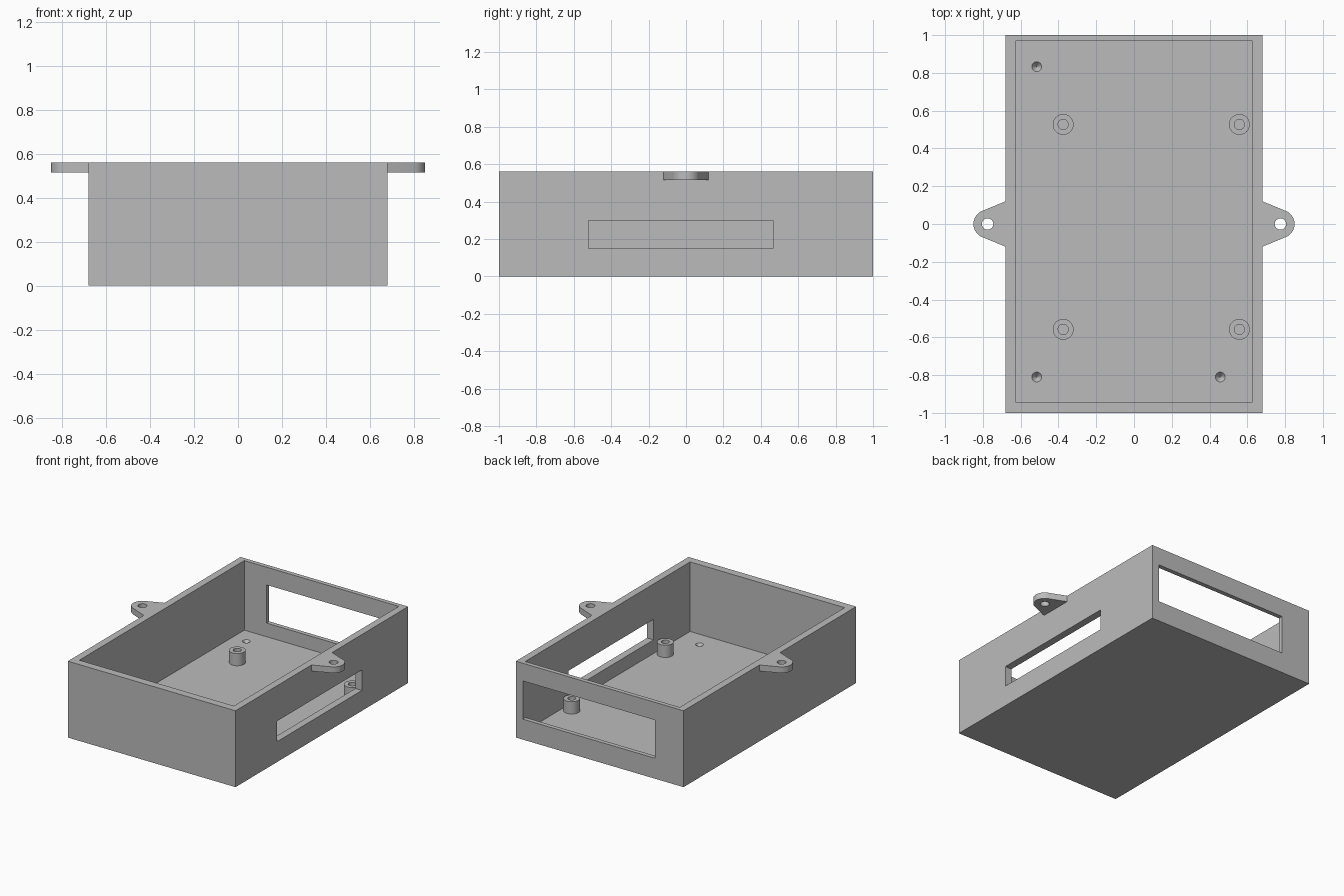
import bpy
import bmesh
from math import cos, sin, radians, tau
from mathutils import Matrix, Vector

if "Cube" in bpy.data.objects:
    bpy.data.objects.remove(bpy.data.objects["Cube"], do_unlink=True)

WIDTH, DEPTH, HEIGHT, FLOOR = 0.68, 1.0, 0.56, 0.05

grey = bpy.data.materials.new("grey_plastic")
grey.use_nodes = True
grey.diffuse_color = (0.5, 0.5, 0.5, 1)
grey.node_tree.nodes["Principled BSDF"].inputs["Base Color"].default_value = (0.5, 0.5, 0.5, 1)


def make_object(name, bm):
    bmesh.ops.recalc_face_normals(bm, faces=bm.faces)
    mesh = bpy.data.meshes.new(name)
    bm.to_mesh(mesh)
    bm.free()
    obj = bpy.data.objects.new(name, mesh)
    obj.data.materials.append(grey)
    bpy.context.collection.objects.link(obj)
    return obj


def box(name, low, high):
    low, high = Vector(low), Vector(high)
    bm = bmesh.new()
    place = Matrix.Translation((low + high) / 2) @ Matrix.Diagonal((*(high - low), 1))
    bmesh.ops.create_cube(bm, size=1, matrix=place)
    return make_object(name, bm)


def cone(name, x, y, bottom, top, r_bottom, r_top):
    bm = bmesh.new()
    bmesh.ops.create_cone(bm, cap_ends=True, segments=32, radius1=r_bottom, radius2=r_top,
                          depth=top - bottom,
                          matrix=Matrix.Translation((x, y, (bottom + top) / 2)))
    return make_object(name, bm)


def activate(obj):
    bpy.ops.object.select_all(action='DESELECT')
    obj.select_set(True)
    bpy.context.view_layer.objects.active = obj


def combine(target, tool, operation='DIFFERENCE'):
    tool.hide_render = True
    mod = target.modifiers.new("combine", 'BOOLEAN')
    mod.operation, mod.solver, mod.object = operation, 'EXACT', tool
    activate(target)
    bpy.ops.object.modifier_apply(modifier=mod.name)
    bpy.data.objects.remove(tool, do_unlink=True)


def ear(side):
    # Tapered tab with a rounded tip, rooted inside the wall
    cx, r = 0.775, 0.075
    outline = [(0.65, -0.12), (WIDTH, -0.12)]
    for i in range(17):
        a = radians(-66 + 132 * i / 16)
        outline.append((cx + r * cos(a), r * sin(a)))
    outline += [(WIDTH, 0.12), (0.65, 0.12)]
    bm = bmesh.new()
    face = bm.faces.new([bm.verts.new((side * x, y, 0.515)) for x, y in outline])
    top = bmesh.ops.extrude_face_region(bm, geom=[face])["geom"]
    bmesh.ops.translate(bm, verts=[v for v in top if isinstance(v, bmesh.types.BMVert)],
                        vec=(0, 0, HEIGHT - 0.515))
    return make_object("ear", bm)


def standoff(name, x, y):
    # Hollow post turned from a stepped profile
    ro, ri, top = 0.055, 0.027, 0.14
    bm = bmesh.new()
    rings = []
    for r, z in ((ri, FLOOR), (ri, top), (ro, top), (ro, FLOOR)):
        rings.append([bm.verts.new((x + r * cos(tau * i / 32), y + r * sin(tau * i / 32), z))
                      for i in range(32)])
    for k in range(4):
        a, b = rings[k], rings[(k + 1) % 4]
        for i in range(32):
            j = (i + 1) % 32
            bm.faces.new((a[i], a[j], b[j], b[i]))
    return make_object(name, bm)


# Casing with mounting ears
casing = box("casing", (-WIDTH, -DEPTH, 0), (WIDTH, DEPTH, HEIGHT))
for side in (-1, 1):
    combine(casing, ear(side), 'UNION')
    combine(casing, cone("ear_hole", side * 0.775, 0, 0.4, 0.7, 0.03, 0.03))

# Open cavity, side slot and back window
combine(casing, box("cavity", (-0.627, -0.943, FLOOR), (0.627, 0.968, 0.8)))
combine(casing, box("side_slot", (0.55, -0.52, 0.15), (0.8, 0.465, 0.3)))
combine(casing, box("back_window", (-0.447, 0.9, 0.15), (0.624, 1.1, 0.43)))

# Conical dimples in the floor
for x, y in ((-0.515, 0.833), (-0.515, -0.81), (0.457, -0.81)):
    combine(casing, cone("dimple", x, y, 0.02, 0.08, 0.002, 0.05))

# Board standoffs
parts = [casing]
for x, x_name in ((-0.375, "right"), (0.558, "left")):
    for y, y_name in ((-0.558, "front"), (0.527, "back")):
        parts.append(standoff(f"standoff_{y_name}_{x_name}", x, y))

for part in parts:
    activate(part)
    bpy.ops.object.shade_smooth_by_angle(angle=radians(30))
